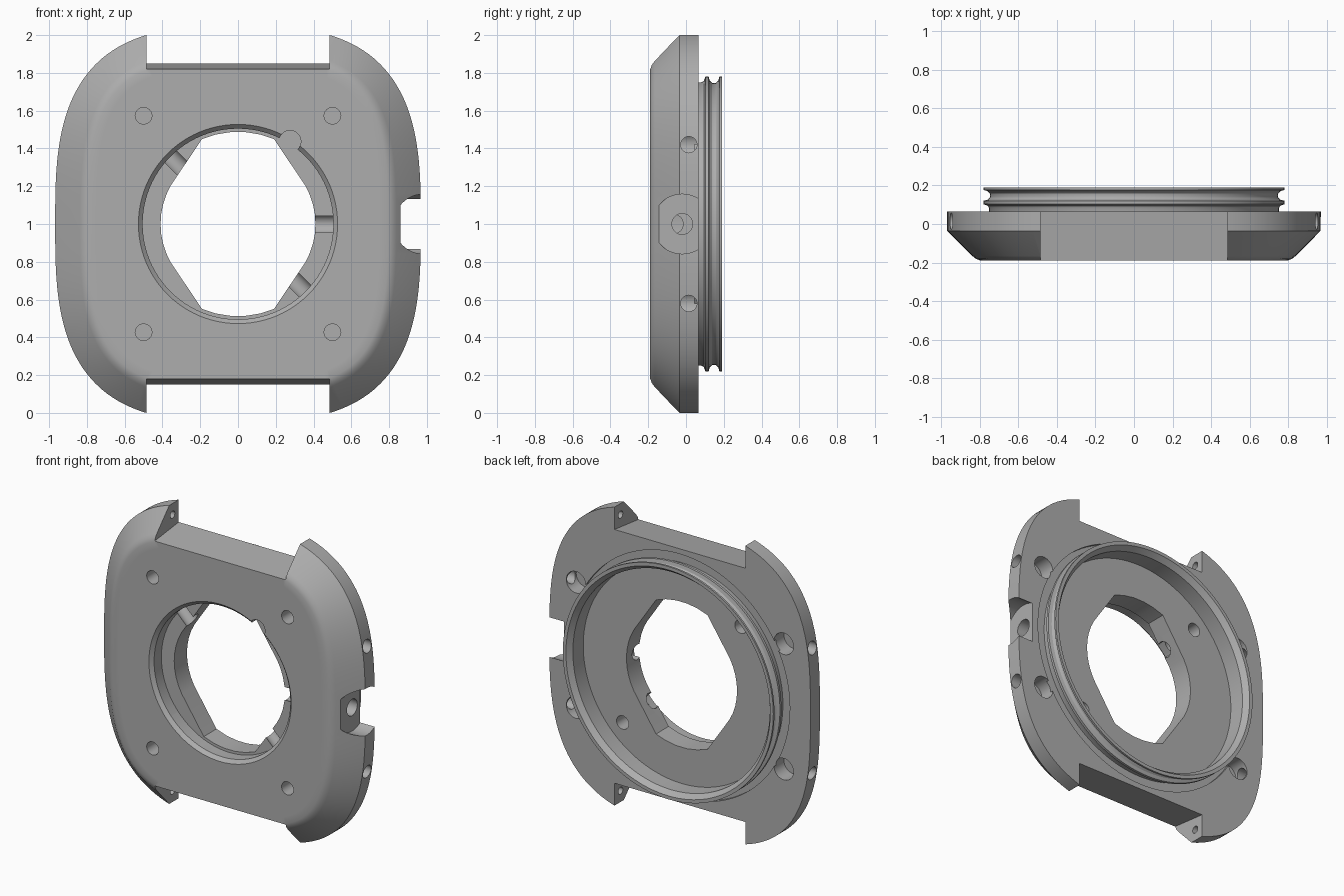
import bpy, bmesh
from math import cos, sin, pi, radians, hypot, copysign
from mathutils import Vector

cube = bpy.data.objects.get("Cube")
if cube:
    bpy.data.objects.remove(cube)

FRONT, BACK, FLOOR, SHELF = -0.19, 0.065, 0.045, -0.09

metal = bpy.data.materials.new("plain grey")
metal.use_nodes = True
metal.diffuse_color = (0.42, 0.42, 0.42, 1)
metal.node_tree.nodes["Principled BSDF"].inputs["Base Color"].default_value = (0.42, 0.42, 0.42, 1)


def finish(bm, name):
    bmesh.ops.recalc_face_normals(bm, faces=bm.faces)
    mesh = bpy.data.meshes.new(name)
    bm.to_mesh(mesh)
    bm.free()
    mesh.materials.append(metal)
    ob = bpy.data.objects.new(name, mesh)
    bpy.context.collection.objects.link(ob)
    return ob


def loft(loops, name, closed=False):
    """Skin a list of point loops, capping both ends or joining last to first."""
    bm = bmesh.new()
    rows = [[bm.verts.new(p) for p in loop] for loop in loops]
    n = len(rows[0])
    pairs = list(zip(rows, rows[1:])) + ([(rows[-1], rows[0])] if closed else [])
    for a, b in pairs:
        for i in range(n):
            j = (i + 1) % n
            bm.faces.new((a[i], a[j], b[j], b[i]))
    if not closed:
        bm.faces.new(rows[0])
        bm.faces.new(rows[-1])
    return finish(bm, name)


def activate(ob):
    bpy.ops.object.select_all(action='DESELECT')
    ob.select_set(True)
    bpy.context.view_layer.objects.active = ob


def cut(cutter, op='DIFFERENCE', target=None):
    target = target or body
    mod = target.modifiers.new("cut", 'BOOLEAN')
    mod.operation, mod.object, mod.solver = op, cutter, 'EXACT'
    activate(target)
    bpy.ops.object.modifier_apply(modifier=mod.name)
    bpy.data.objects.remove(cutter)


def rod(start, end, r, r_end=None, sides=32):
    """Round cutter between two points."""
    start, end = Vector(start), Vector(end)
    turn = (end - start).to_track_quat('Z', 'Y')
    loops = []
    for centre, rad in ((start, r), (end, r_end or r)):
        loops.append([centre + turn @ Vector((rad * cos(2 * pi * i / sides),
                                             rad * sin(2 * pi * i / sides), 0))
                      for i in range(sides)])
    return loft(loops, "cutter")


def prism(points, push):
    return loft([points, [Vector(p) + Vector(push) for p in points]], "cutter")


def outline(inset, y, n=160, a=0.968, b=1.046):
    """Cubic superellipse, offset inward along its normal."""
    loop = []
    for i in range(n):
        t = 2 * pi * (i + 0.5) / n
        x = copysign(abs(cos(t)) ** (2 / 3), cos(t)) * a
        z = copysign(abs(sin(t)) ** (2 / 3), sin(t)) * b
        nx, nz = x * abs(x) / a ** 3, z * abs(z) / b ** 3
        k = inset / hypot(nx, nz)
        loop.append((x - nx * k, y, 1 + z - nz * k))
    return loop


# Case body with chamfered, softly rounded front
profile = [(0, BACK), (0, -0.035), (0.13, -0.165), (0.15, -0.181), (0.175, FRONT), (0.22, FRONT)]
body = loft([outline(d, y) for d, y in profile], "case_body")

# Strap gaps at top and bottom, with pin holes in the lugs
for s in (1, -1):
    gap = [(-0.485, -0.36, 1 + s * 0.80), (-0.485, 0.235, 1 + s * 0.87),
           (-0.485, 0.235, 1 + s * 1.3), (-0.485, -0.36, 1 + s * 1.3)]
    cut(prism(gap, (0.97, 0, 0)))
    for side in (1, -1):
        z = 1 + s * 0.925
        cut(rod((side * 0.45, 0.0, z), (side * 0.57, 0.0, z), 0.024, sides=20))

# Recessed back floor
cut(rod((0, FLOOR, 1), (0, 0.3, 1), 0.815, sides=128))

# Front bore with chamfered rim and a small side pocket
cut(rod((0, -0.3, 1), (0, SHELF, 1), 0.505, sides=96))
cut(rod((0, FRONT - 0.02, 1), (0, FRONT + 0.025, 1), 0.547, 0.503, sides=96))
cut(rod((0.275, -0.3, 1.437), (0.275, SHELF, 1.437), 0.058))

# Keyed opening: wide arcs above and below, tighter arcs at the sides
opening = []
for mid, half, r, steps in ((0, 30, 0.41, 8), (90, 23, 0.488, 5),
                            (180, 30, 0.41, 8), (270, 23, 0.488, 5)):
    for i in range(steps + 1):
        t = radians(mid - half + 2 * half * i / steps)
        opening.append((r * cos(t), -0.3, 1 + r * sin(t)))
cut(prism(opening, (0, 0.6, 0)))

# Radial channels in the shelf, two of them meeting holes in the back floor
for deg in (0, 135, -45):
    c, s = cos(radians(deg)), sin(radians(deg))
    cut(rod((0.3 * c, -0.065, 1 + 0.3 * s), (0.62 * c, -0.065, 1 + 0.62 * s), 0.05))
    if deg:
        cut(rod((0.62 * c, -0.065, 1 + 0.62 * s), (0.62 * c, 0.2, 1 + 0.62 * s), 0.045))

# Button seat on the left side and its bore
seat = rod((0.86, -0.02, 1), (1.2, -0.02, 1), 0.158, sides=48)
trim = prism([(0.8, -0.145, 0.7), (0.8, -0.145, 1.3), (0.8, 0.3, 1.3), (0.8, 0.3, 0.7)], (0.6, 0, 0))
cut(trim, 'INTERSECT', seat)
cut(seat)
cut(rod((0.55, -0.02, 1), (1.0, -0.02, 1), 0.055))

# Front screw holes, side holes and back counterbores
for sx in (1, -1):
    for sz in (1, -1):
        x, z = sx * 0.5, 1 + sz * 0.573
        cut(rod((x, -0.3, z), (x, -0.09, z), 0.044))
        z = 1 + sz * 0.42
        cut(rod((sx * 0.77, -0.04, z), (sx * 0.77, 0.2, z), 0.072))
        cut(rod((sx * 0.77, 0.015, z), (sx * 1.1, 0.015, z), 0.043))

# Grooved mounting ring on the back
ring_profile = [(0.73, 0.04), (0.75, 0.04), (0.75, 0.08), (0.757, 0.094), (0.78, 0.103),
                (0.78, 0.12), (0.758, 0.126), (0.747, 0.138), (0.745, 0.148), (0.747, 0.158),
                (0.758, 0.17), (0.78, 0.177), (0.78, 0.19), (0.757, 0.19), (0.73, 0.155)]
SIDES = 128
ring = loft([[(r * cos(2 * pi * i / SIDES), y, 1 + r * sin(2 * pi * i / SIDES))
              for i in range(SIDES)] for r, y in ring_profile], "mounting_ring", closed=True)

for ob in (body, ring):
    activate(ob)
    bpy.ops.object.shade_smooth_by_angle(angle=radians(30))
